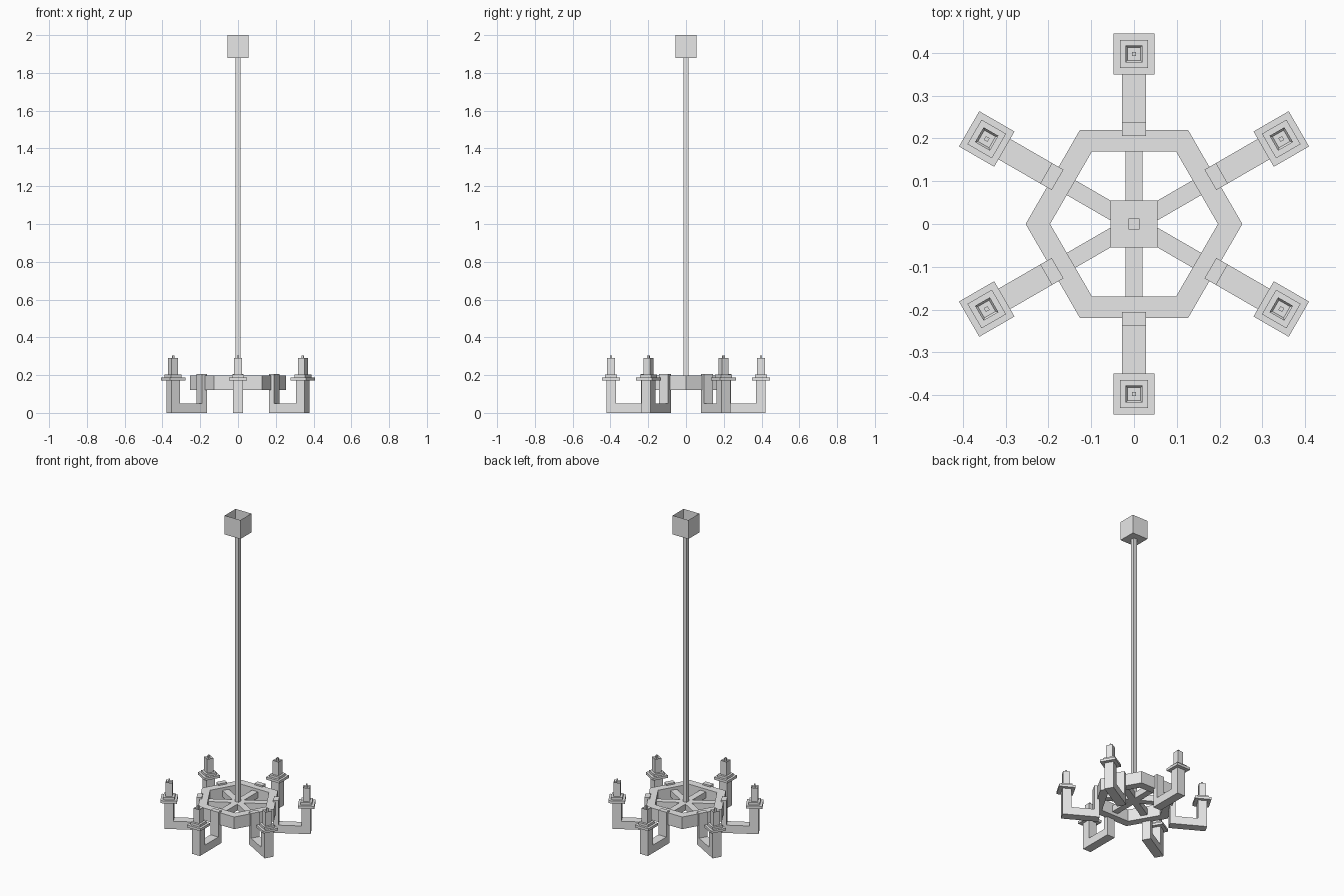
import bpy, bmesh, math
from mathutils import Matrix, Vector

cube = bpy.data.objects.get("Cube")
if cube:
    bpy.data.objects.remove(cube, do_unlink=True)

grey = bpy.data.materials.new("plain_grey")
grey.use_nodes = True
grey.diffuse_color = (0.8, 0.8, 0.8, 1)
grey.node_tree.nodes["Principled BSDF"].inputs["Base Color"].default_value = (0.8, 0.8, 0.8, 1)


def finish(name, bm, angle=0.0):
    """Turn a bmesh into a named object, rotated about the rod."""
    bmesh.ops.recalc_face_normals(bm, faces=bm.faces[:])
    bm.transform(Matrix.Rotation(angle, 4, 'Z'))
    mesh = bpy.data.meshes.new(name)
    bm.to_mesh(mesh)
    bm.free()
    mesh.materials.append(grey)
    obj = bpy.data.objects.new(name, mesh)
    bpy.context.collection.objects.link(obj)
    return obj


def box_bm(x, half_x, half_y, z0, z1):
    bm = bmesh.new()
    size = Matrix.Diagonal((2 * half_x, 2 * half_y, z1 - z0, 1))
    place = Matrix.Translation((x, 0, (z0 + z1) / 2))
    bmesh.ops.create_cube(bm, size=1, matrix=place @ size)
    return bm


def top_face(bm):
    return max(bm.faces, key=lambda f: f.calc_center_median().z)


def extrude_profile(points, half_width):
    """Extrude a radial (x, z) outline sideways."""
    bm = bmesh.new()
    face = bm.faces.new([bm.verts.new((x, -half_width, z)) for x, z in points])
    out = bmesh.ops.extrude_face_region(bm, geom=[face])
    moved = [v for v in out["geom"] if isinstance(v, bmesh.types.BMVert)]
    bmesh.ops.translate(bm, verts=moved, vec=(0, 2 * half_width, 0))
    return bm


# Ceiling canopy: thin box, open at the top
canopy = box_bm(0, 0.055, 0.055, 1.88, 2.0)
bmesh.ops.delete(canopy, geom=[top_face(canopy)], context='FACES_ONLY')
finish("ceiling_canopy", canopy)

# Hanging rod
finish("hanging_rod", box_bm(0, 0.013, 0.013, 0.14, 1.885))

# Hexagonal ring
ring = bmesh.new()
loops = []
for radius, z in ((0.253, 0.12), (0.253, 0.197), (0.196, 0.197), (0.196, 0.12)):
    loops.append([ring.verts.new((radius * math.cos(i * math.pi / 3),
                                  radius * math.sin(i * math.pi / 3), z))
                  for i in range(6)])
for k in range(4):
    a, b = loops[k], loops[(k + 1) % 4]
    for i in range(6):
        j = (i + 1) % 6
        ring.faces.new((a[i], a[j], b[j], b[i]))
finish("hexagonal_ring", ring)

# Cross bars inside the ring
for i in range(3):
    finish("cross_bar", box_bm(0, 0.19, 0.02, 0.14, 0.18), math.radians(30 + 60 * i))

# Six arms, each with a tray, candle and wick
arm_outline = [(0.206, 0), (0.422, 0), (0.422, 0.172), (0.37, 0.172),
               (0.37, 0.05), (0.237, 0.05), (0.237, 0.207), (0.206, 0.207)]
R = 0.397
for i in range(6):
    turn = math.radians(30 + 60 * i)
    finish("arm", extrude_profile(arm_outline, 0.0275), turn)
    finish("tray", box_bm(R, 0.0475, 0.0475, 0.171, 0.187), turn)
    finish("tray_step", box_bm(R, 0.033, 0.033, 0.187, 0.202), turn)
    candle = box_bm(R, 0.02, 0.02, 0.202, 0.29)
    top = top_face(candle)
    bmesh.ops.inset_individual(candle, faces=[top], thickness=0.007)
    bmesh.ops.translate(candle, verts=top.verts[:], vec=(0, 0, -0.008))
    finish("candle", candle, turn)
    finish("wick", box_bm(R, 0.005, 0.005, 0.28, 0.305), turn)
